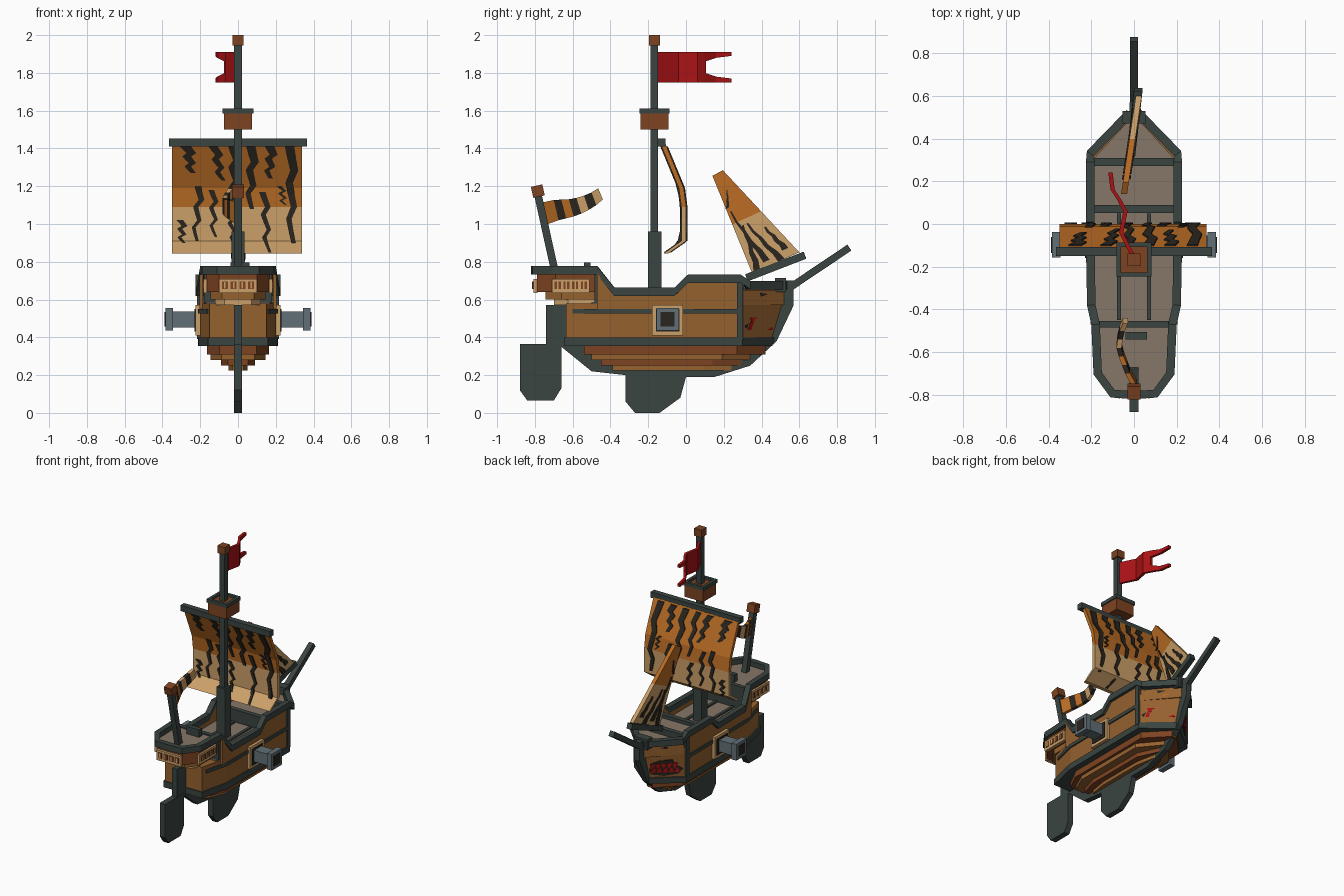
import bpy, bmesh
from mathutils import Vector as V

cube = bpy.data.objects.get("Cube")
if cube:
    bpy.data.objects.remove(cube)

COLOURS = {
    "dark_trim": (.042, .058, .051), "hull_brown": (.30, .12, .028), "rust_wood": (.21, .057, .016),
    "orange": (.49, .15, .018), "tan": (.60, .35, .14), "stripe_black": (.023, .018, .013),
    "red": (.40, .006, .007), "deck_grey": (.24, .18, .14), "metal_grey": (.12, .16, .18)}
MATS = {}
for key, rgb in COLOURS.items():
    m = bpy.data.materials.new(key)
    m.use_nodes = True
    m.diffuse_color = (*rgb, 1)
    m.node_tree.nodes["Principled BSDF"].inputs["Base Color"].default_value = (*rgb, 1)
    MATS[key] = m


def loft(name, rings, mats, closed=False):
    """Skin rings of points; mats is one name or one name per span."""
    mats = [mats] * len(rings) if isinstance(mats, str) else mats
    names = list(dict.fromkeys(mats))
    bm = bmesh.new()
    vs = [[bm.verts.new(p) for p in r] for r in rings]
    n = len(rings[0])
    for a, b, mat in zip(vs, vs[1:], mats):
        for i in range(n):
            j = (i + 1) % n
            bm.faces.new((a[i], a[j], b[j], b[i])).material_index = names.index(mat)
    bm.faces.new(vs[0]).material_index = names.index(mats[0])
    bm.faces.new(vs[-1]).material_index = names.index(mats[len(rings) - 2])
    bmesh.ops.recalc_face_normals(bm, faces=bm.faces)
    me = bpy.data.meshes.new(name)
    bm.to_mesh(me)
    bm.free()
    for k in names:
        me.materials.append(MATS[k])
    ob = bpy.data.objects.new(name, me)
    bpy.context.collection.objects.link(ob)
    return ob


def box(name, x, y, z, mat):
    loft(name, [[(x[0], y[0], h), (x[1], y[0], h), (x[1], y[1], h), (x[0], y[1], h)] for h in z], mat)


def side_plate(name, pts, x0, x1, mat):
    """Side outline in y, z extruded along x."""
    loft(name, [[(x, y, z) for y, z in pts] for x in (x0, x1)], mat)


def ribbon(name, pairs, t, mats):
    """Strip through pairs of edge points, thickened by +-t."""
    t = V(t)
    loft(name, [[V(a) - t, V(b) - t, V(b) + t, V(a) + t] for a, b in pairs], mats)


def slab(name, half, z0, z1, mat):
    """Half plan (x, y) mirrored and raised from z0 to z1."""
    full = half + [(-x, y) for x, y in reversed(half)]
    loft(name, [[(x, y, z) for x, y in full] for z in (z0, z1)], mat)


def beam(name, a, b, r, mat):
    """Square spar in the y-z plane."""
    a, b = V(a), V(b)
    d = (b - a).normalized()
    s, u = V((r, 0, 0)), V((0, -d.z, d.y)) * r
    loft(name, [[p - s - u, p + s - u, p + s + u, p - s + u] for p in (a, b)], mat)


# Hull body with raked bow
def nose(z):
    return .46 + (z - .39) * .3


def bow_x(y, z):
    return max(.012, .205 * (nose(z) - y) / (nose(z) - .3))


def hull_plan(z, e=0):
    half = [(.15 + e, -.635 - e), (.2 + e, -.42), (.205 + e, .3), (.01 + e, nose(z) + e)]
    return [(x, y, z) for x, y in half + [(-x, y) for x, y in reversed(half)]]


loft("hull_body", [hull_plan(.38), hull_plan(.58)], "hull_brown")
loft("lower_belt", [hull_plan(.355, .008), hull_plan(.40, .008)], "dark_trim")
slab("middle_belt", [(.165, -.6), (.21, -.42), (.213, .29)], .525, .55, "dark_trim")
slab("main_deck", [(.17, -.5), (.19, -.4), (.19, .08)], .575, .588, "deck_grey")
slab("forecastle", [(.2, .07), (.205, .3), (.015, .525)], .57, .65, "hull_brown")
slab("forecastle_deck", [(.19, .07), (.195, .3), (.01, .5)], .64, .66, "deck_grey")

# Stepped planks under the hull
steps = [(.31, .355, .165, -.54, .42), (.28, .31, .145, -.5, .34),
         (.25, .28, .09, -.45, .29), (.225, .25, .05, -.39, .24)]
for i, (z0, z1, w, y0, y1) in enumerate(steps):
    slab("bottom_plank", [(w * .6, y0), (w, y0 + .13), (w, y1 - .15), (.02, y1)],
         z0, z1, "rust_wood" if i % 2 == 0 else "hull_brown")

# Keel, rudder and bowsprit
side_plate("keel", [(-.74, .57), (-.74, .36), (-.66, .35), (-.5, .22), (-.32, .2), (-.32, .06),
                    (-.27, 0), (-.14, 0), (-.03, .08), (0, .19), (.15, .19), (.34, .25), (.48, .38),
                    (.57, .57), (.57, .7), (.48, .7), (.44, .42), (.3, .32), (0, .28), (-.45, .3),
                    (-.62, .4), (-.62, .57)], -.02, .02, "dark_trim")
side_plate("rudder", [(-.88, .365), (-.88, .12), (-.84, .065), (-.7, .065), (-.66, .13),
                      (-.66, .365)], -.022, .022, "dark_trim")
beam("bowsprit", (0, .5, .63), (0, .865, .875), .019, "dark_trim")
box("bow_block", (-.055, .055), (.47, .53), (.64, .715), "dark_trim")

# Bulwarks, rails and posts
rail = [(.0, -.80, .755), (.1, -.795, .755), (.17, -.70, .755), (.18, -.47, .755), (.2, -.38, .642),
        (.205, -.06, .642), (.205, .01, .71), (.205, .29, .71), (.205, .33, .675), (.02, .52, .675)]
wall = [(-.47, .55), (-.47, .74), (-.38, .63), (-.06, .63), (.01, .70), (.3, .70), (.3, .55)]
for s in (1, -1):
    side_plate("bulwark", wall, s * .185, s * .204, "hull_brown")
    box("bow_post", (s * .195, s * .216), (.27, .302), (.39, .71), "dark_trim")
    pairs = []
    for i, p in enumerate(rail):
        a, b = V(rail[max(i - 1, 0)]), V(rail[min(i + 1, len(rail) - 1)])
        d = (b - a).xy.normalized() * .02
        n = V((d.y, -d.x, 0))
        pairs.append([V((s * q.x, q.y, q.z)) for q in (V(p) - n, V(p) + n)])
    ribbon("rail", pairs, (0, 0, .022), "dark_trim")
    box("deck_runner", (s * .06, s * .08), (-.45, .05), (.585, .6), "dark_trim")
for y, z in ((.07, .655), (.29, .675)):
    box("deck_beam", (-.2, .2), (y - .018, y + .018), (z - .06, z + .03), "dark_trim")
box("stern_deck_beam", (-.18, .18), (-.485, -.455), (.58, .75), "dark_trim")

# Stern castle on stepped corbels
castle = [(.17, -.46), (.17, -.69), (.1, -.79)]
for z0, z1, f, mat in ((.57, .60, .72, "tan"), (.60, .645, .86, "hull_brown"), (.64, .735, 1, "rust_wood")):
    slab("stern_castle", [(x * f, -.46 + (y + .46) * f) for x, y in castle], z0, z1, mat)
slab("stern_deck", [(x * .93, y + .005) for x, y in castle], .73, .74, "deck_grey")
box("tiller_seat", (-.04, .06), (-.54, -.505), (.73, .795), "dark_trim")
box("stern_window_panel", (-.1, .1), (-.808, -.785), (.635, .71), "tan")
for i in range(4):
    c = -.069 + i * .046
    box("stern_window", (c - .016, c + .016), (-.813, -.8), (.655, .695), "rust_wood")
    box("stern_window_bar", (c - .004, c + .004), (-.816, -.81), (.655, .695), "tan")
for s in (1, -1):
    box("side_window_panel", (s * .165, s * .183), (-.71, -.51), (.635, .71), "tan")
    for i in range(4):
        c = -.679 + i * .046
        box("side_window", (s * .18, s * .187), (c - .016, c + .016), (.655, .695), "rust_wood")
        box("side_window_bar", (s * .186, s * .189), (c - .004, c + .004), (.655, .695), "tan")

# Cannons in framed ports
for s in (1, -1):
    box("gun_port_frame", (s * .19, s * .225), (-.18, -.015), (.41, .57), "tan")
    box("gun_port", (s * .22, s * .23), (-.16, -.035), (.43, .55), "stripe_black")
    box("cannon_barrel", (s * .2, s * .35), (-.14, -.055), (.453, .538), "metal_grey")
    box("cannon_muzzle", (s * .345, s * .385), (-.157, -.037), (.435, .555), "metal_grey")
    box("cannon_bore", (s * .38, s * .388), (-.135, -.06), (.457, .533), "stripe_black")


# Painted face on both bow cheeks
def cheek(name, pts, out, mat):
    for s in (1, -1):
        loft(name, [[(s * (bow_x(y, z) + o), y + o, z) for y, z in pts] for o in (-.003, out)], mat)


cheek("mouth", [(.31, .46), (.33, .425), (.39, .41), (.45, .425), (.468, .47), (.472, .51),
                (.42, .53), (.36, .53), (.345, .49)], .003, "stripe_black")
for i in range(5):
    y = .335 + i * .026
    cheek("upper_tooth", [(y, .505), (y + .026, .505), (y + .013, .46)], .006, "red")
    cheek("lower_tooth", [(y - .01, .44), (y + .016, .44), (y + .003, .482)], .006, "red")
cheek("eye", [(.39, .635), (.40, .57), (.44, .56), (.475, .59), (.47, .625)], .003, "stripe_black")
cheek("pupil", [(.415, .60), (.42, .58), (.445, .58), (.45, .605)], .006, "orange")

# Main mast, lookout and yard
M = -.167
box("mast", (-.02, .02), (M - .02, M + .02), (.55, 1.96), "dark_trim")
box("mast_foot", (-.035, .035), (M - .035, M + .037), (.55, .96), "dark_trim")
box("mast_cap", (-.03, .03), (M - .03, M + .03), (1.945, 2), "rust_wood")
box("lookout", (-.075, .075), (M - .075, M + .075), (1.5, 1.595), "rust_wood")
for s in (1, -1):
    box("lookout_rim", (s * .06, s * .082), (M - .08, M + .08), (1.585, 1.612), "dark_trim")
    box("lookout_rim", (-.08, .08), (M + s * .06, M + s * .08), (1.585, 1.612), "dark_trim")
box("yard", (-.365, .365), (-.15, -.108), (1.41, 1.452), "dark_trim")

# Main sail with stripes that follow its curve
sail = [(-.12, 1.42), (-.025, 1.19), (-.012, 1.09), (-.012, .91), (-.105, .845)]


def sail_y(z):
    for (y0, z0), (y1, z1) in zip(sail, sail[1:]):
        if z >= z1:
            return y0 + (y1 - y0) * (z0 - z) / (z0 - z1)
    return sail[-1][0]


ribbon("main_sail", [((-.35, y, z), (.34, y, z)) for y, z in sail], (0, .013, 0),
       ["orange", "orange", "tan", "tan"])
stripes = [(-.265, 1.41, -.25, 1.27, .06), (-.2, 1.2, -.23, .91, .035), (-.295, 1.02, -.3, .9, .035),
           (-.12, 1.41, -.09, 1.23, .05), (-.13, 1.18, -.13, .93, .03), (.08, 1.41, .06, 1.08, .05),
           (.18, 1.41, .16, 1.24, .05), (.285, 1.41, .28, .9, .05), (.14, 1.17, .155, .85, .035),
           (-.02, 1.41, -.03, 1.12, .04), (-.04, 1.08, -.02, .88, .03), (.23, 1.2, .24, 1.1, .025)]
for x0, z0, x1, z1, w in stripes:
    pairs = []
    for i in range(9):
        t = i / 8
        x, z = x0 + (x1 - x0) * t + (-.012, 0, .014)[i % 3], z0 + (z1 - z0) * t
        h = w / 2 * (1 - .55 * t)
        pairs.append(((x - h, sail_y(z), z), (x + h, sail_y(z), z)))
    ribbon("sail_stripe", pairs, (0, .02, 0), "stripe_black")


# Fore sail on a tilted boom
def fore(u, v):
    """u across from stern edge to bow edge, v from boom up to tip."""
    lo = V((.35, .74)).lerp(V((.60, .85)), u)
    hi = V((.14, 1.255)).lerp(V((.195, 1.285)), u)
    p = lo.lerp(hi, v)
    return (-.045 + (p.x - .15) * .15, p.x, p.y)


ribbon("fore_sail", [(fore(0, v), fore(1, v)) for v in (0, .5, 1)], (.014, 0, 0), ["tan", "orange"])
for u0, v0, u1, v1 in ((.1, 0, .25, .45), (.36, .05, .1, .62), (.62, 0, .4, .45), (.82, .08, .75, .35),
                       (.05, .66, .4, .82)):
    pairs = []
    for i in range(6):
        t = i / 5
        u, v, h = u0 + (u1 - u0) * t + .03 * (i % 2), v0 + (v1 - v0) * t, .07 * (1 - .6 * t)
        pairs.append((fore(u - h, v), fore(u + h, v)))
    ribbon("fore_sail_stripe", pairs, (.02, 0, 0), "stripe_black")
beam("fore_boom", (-.015, .32, .715), (.02, .63, .835), .02, "dark_trim")

# Swallow-tailed mast flag
ribbon("mast_flag", [((x, y, 1.75), (x, y, 1.91)) for x, y in
                     ((-.005, -.15), (-.06, -.04), (-.04, .06), (-.065, .105))], (.01, 0, 0), "red")
for z, k in ((1.75, 1), (1.91, -1)):
    ribbon("flag_tail", [((x, y, z), (x, y, z + k * h)) for x, y, h in
                         ((-.06, .1, .05), (-.1, .16, .03), (-.11, .24, .02))], (.01, 0, 0), "red")

# Stern staff with striped pennant
beam("stern_staff", (0, -.69, .73), (0, -.785, 1.16), .02, "dark_trim")
beam("staff_cap", (0, -.778, 1.145), (0, -.791, 1.203), .031, "rust_wood")
path = [(0, -.755, 1.0), (-.03, -.70, 1.02), (-.045, -.66, 1.03), (-.06, -.62, 1.04), (-.07, -.58, 1.055),
        (-.065, -.54, 1.075), (-.055, -.50, 1.1), (-.04, -.465, 1.13)]
ribbon("stern_pennant", [((x, y + .025, z), (x, y, z + .115 - .008 * i)) for i, (x, y, z) in enumerate(path)],
       (.012, 0, 0), ["orange", "stripe_black", "orange", "stripe_black", "tan", "stripe_black", "tan"])
